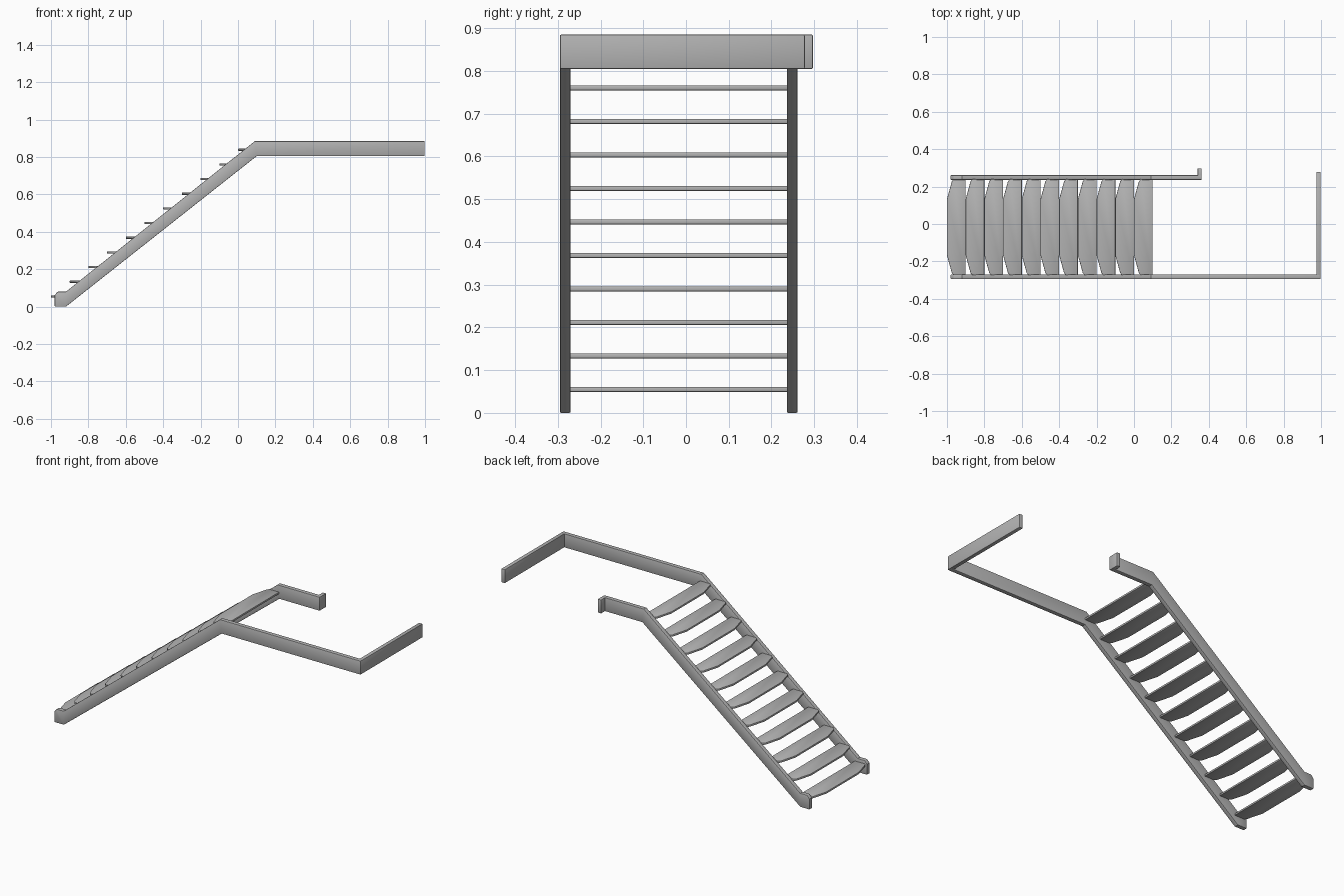
import bpy, bmesh, math
from mathutils import Vector

cube = bpy.data.objects.get("Cube")
if cube:
    bpy.data.objects.remove(cube, do_unlink=True)

grey = bpy.data.materials.new("plain grey")
grey.use_nodes = True
COLOUR = (0.45, 0.45, 0.45, 1)
grey.diffuse_color = COLOUR
grey.node_tree.nodes["Principled BSDF"].inputs["Base Color"].default_value = COLOUR


def prism(name, outline, offset, bevel):
    """Extrude a closed outline by offset, with softly rounded edges."""
    bm = bmesh.new()
    face = bm.faces.new([bm.verts.new(p) for p in outline])
    result = bmesh.ops.extrude_face_region(bm, geom=[face], use_keep_orig=True)
    moved = [v for v in result["geom"] if isinstance(v, bmesh.types.BMVert)]
    bmesh.ops.translate(bm, verts=moved, vec=Vector(offset))
    bmesh.ops.recalc_face_normals(bm, faces=bm.faces)
    edges = [e for e in bm.edges if e.calc_face_angle(0) > math.radians(50)]
    bmesh.ops.bevel(bm, geom=edges, offset=bevel, segments=2, profile=0.5,
                    affect='EDGES', clamp_overlap=True)
    mesh = bpy.data.meshes.new(name)
    bm.to_mesh(mesh)
    bm.free()
    mesh.materials.append(grey)
    obj = bpy.data.objects.new(name, mesh)
    bpy.context.collection.objects.link(obj)
    bpy.ops.object.select_all(action='DESELECT')
    obj.select_set(True)
    bpy.context.view_layer.objects.active = obj
    bpy.ops.object.shade_smooth_by_angle(angle=math.radians(35))
    return obj


THICK = 0.025
RAIL_LOW, RAIL_HIGH = 0.805, 0.885


def stringer(name, y, end_x):
    """Sloping side board that levels out into a flat rail."""
    profile = [(-0.98, 0), (-0.92, 0), (0.1, RAIL_LOW), (end_x, RAIL_LOW),
               (end_x, RAIL_HIGH), (0.09, RAIL_HIGH), (-0.92, 0.08),
               (-0.965, 0.08), (-0.98, 0.062)]
    prism(name, [(x, y, z) for x, z in profile], (0, THICK, 0), 0.003)


def cross_rail(name, x0, x1, y0, y1):
    """Level board running across, at the height of the upper rail."""
    corners = [(x0, y0), (x1, y0), (x1, y1), (x0, y1)]
    prism(name, [(x, y, RAIL_LOW) for x, y in corners],
          (0, 0, RAIL_HIGH - RAIL_LOW), 0.003)


# Side boards and the rails that turn off their upper ends
FRONT_Y, BACK_Y = -0.295, 0.236
stringer("front_stringer", FRONT_Y, 0.995)
stringer("back_stringer", BACK_Y, 0.362)
cross_rail("landing_end_rail", 0.975, 0.998, FRONT_Y, 0.278)
cross_rail("back_rail_return", 0.34, 0.362, BACK_Y, 0.297)

# Treads with a nose that tapers towards each side board
LOW_Y, HIGH_Y = FRONT_Y + THICK - 0.004, BACK_Y + 0.004
MID_Y = (LOW_Y + HIGH_Y) / 2
HALF = (HIGH_Y - LOW_Y) / 2
half_outline = [(0.1, HALF), (0.036, HALF), (0.026, HALF - 0.012), (0, 0.15)]
outline = half_outline + [(x, -y) for x, y in reversed(half_outline)]
for i in range(11):
    x, z = -1 + 0.1 * i, 0.049 + 0.0784 * i
    prism(f"tread_{i + 1}", [(x + px, MID_Y + py, z) for px, py in outline],
          (0, 0, 0.012), 0.003)
